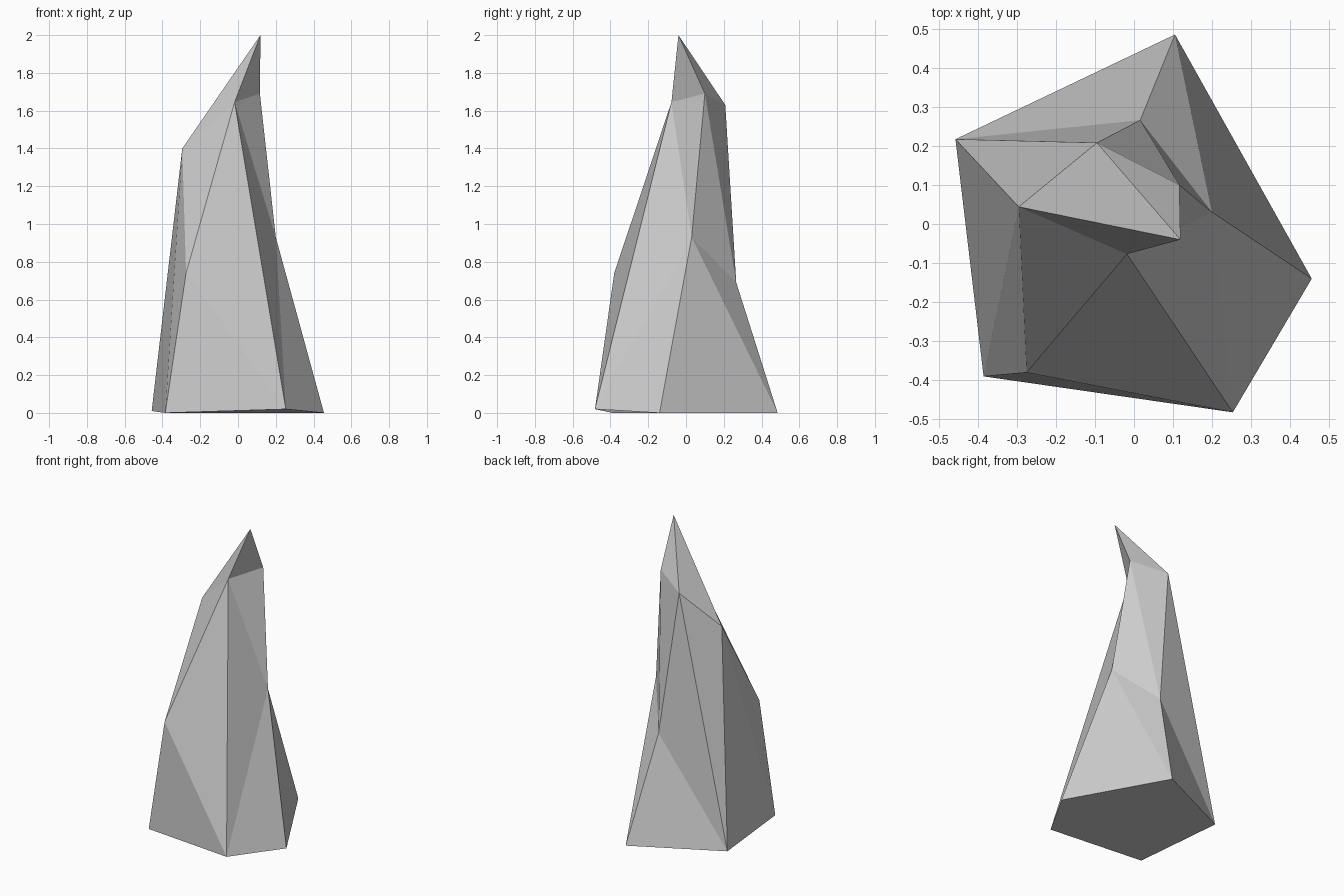
import bpy, bmesh

if "Cube" in bpy.data.objects:
    bpy.data.objects.remove(bpy.data.objects["Cube"])

# Corner points of the faceted rock spire, from the foot up to the tip
corners = {
    "a": (-0.385, -0.39, 0.0), "b": (0.253, -0.482, 0.02), "c": (0.455, -0.14, 0.0),
    "d": (0.105, 0.485, 0.0), "e": (-0.457, 0.217, 0.01),          # foot
    "f": (-0.275, -0.38, 0.74), "g": (0.20, 0.03, 0.93),
    "h": (0.016, 0.266, 0.69), "i": (-0.295, 0.044, 1.40),         # body
    "j": (-0.018, -0.077, 1.645), "k": (0.116, 0.10, 1.69),
    "l": (-0.095, 0.208, 1.63),                                    # shoulder
    "t": (0.119, -0.04, 2.0),                                      # tip
}

# Facets as strings of corner letters
facets = ("edcba "                       # underside
          "abf bjf fji bgj bcg jgk "     # front and right
          "cdg dhg hkg hlk "             # back right
          "iel leh hed eai afi "         # back left
          "ijt jkt klt lit").split()     # tip

mesh = bpy.data.meshes.new("rock_spire")
bm = bmesh.new()
v = {name: bm.verts.new(co) for name, co in corners.items()}
for f in facets:
    bm.faces.new([v[n] for n in f])
bmesh.ops.recalc_face_normals(bm, faces=bm.faces[:])
bm.to_mesh(mesh)
bm.free()

rock = bpy.data.objects.new("rock_spire", mesh)
bpy.context.collection.objects.link(rock)
